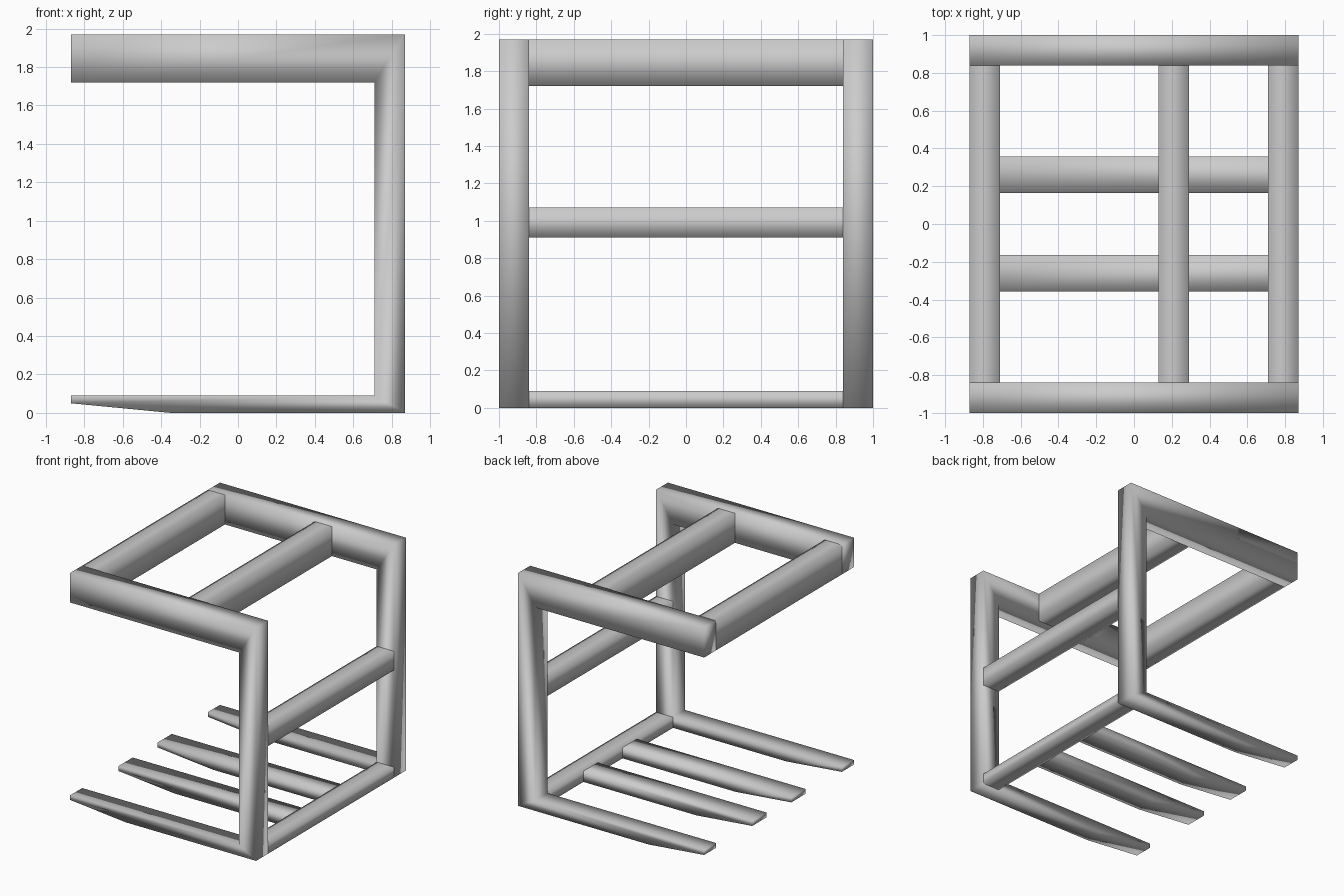
import bpy

if "Cube" in bpy.data.objects:
    bpy.data.objects.remove(bpy.data.objects["Cube"])


def prism(name, profile, y0, y1, caps=True, skip=(), mirror=False):
    """Extrude a counter-clockwise (x, z) profile along y; skip lists open side walls."""
    n = len(profile)
    verts = [(x, y, z) for y in (y0, y1) for x, z in profile]
    faces = [(i, i + n, (i + 1) % n + n, (i + 1) % n) for i in range(n) if i not in skip]
    if caps:
        faces += [tuple(range(n)), tuple(range(2 * n - 1, n - 1, -1))]
    mesh = bpy.data.meshes.new(name)
    mesh.from_pydata(verts, [], faces)
    mesh.shade_smooth()
    obj = bpy.data.objects.new(name, mesh)
    bpy.context.collection.objects.link(obj)
    if mirror:
        mod = obj.modifiers.new("Mirror", 'MIRROR')
        mod.use_axis = (False, True, False)
        mod.use_clip = False
    return obj


def rect(x0, x1, z0, z1):
    return [(x0, z0), (x1, z0), (x1, z1), (x0, z1)]


X, INNER = 0.87, 0.71          # outer and inner faces of the posts
Y, Y_IN = 1.0, 0.84
TOP, RAIL, FOOT = 1.97, 1.72, 0.09
TIP, TAPER = 0.05, -0.35

# Side frames: top rail, post and outer prong in one C shape
side = [(-X, TIP), (TAPER, 0), (X, 0), (X, TOP), (-X, TOP),
        (-X, RAIL), (INNER, RAIL), (INNER, FOOT), (-X, FOOT)]
prism("side_frames", side, Y_IN, Y, mirror=True)

# Bars joining the two sides, open where they meet the side frames
for name, profile in (
    ("top_end_bar", rect(-X, -INNER, RAIL, TOP)),
    ("top_middle_bar", rect(0.13, 0.29, RAIL, TOP)),
    ("post_crossbar", rect(INNER, X, 0.91, 1.07)),
    ("base_bar", rect(INNER, X, 0, FOOT)),
):
    prism(name, profile, -Y_IN, Y_IN, caps=False)

# Inner prongs, tapered at the tip and open at the base bar
prong = [(-X, TIP), (TAPER, 0), (INNER, 0), (INNER, FOOT), (-X, FOOT)]
prism("inner_prongs", prong, 0.165, 0.357, skip=(2,), mirror=True)
